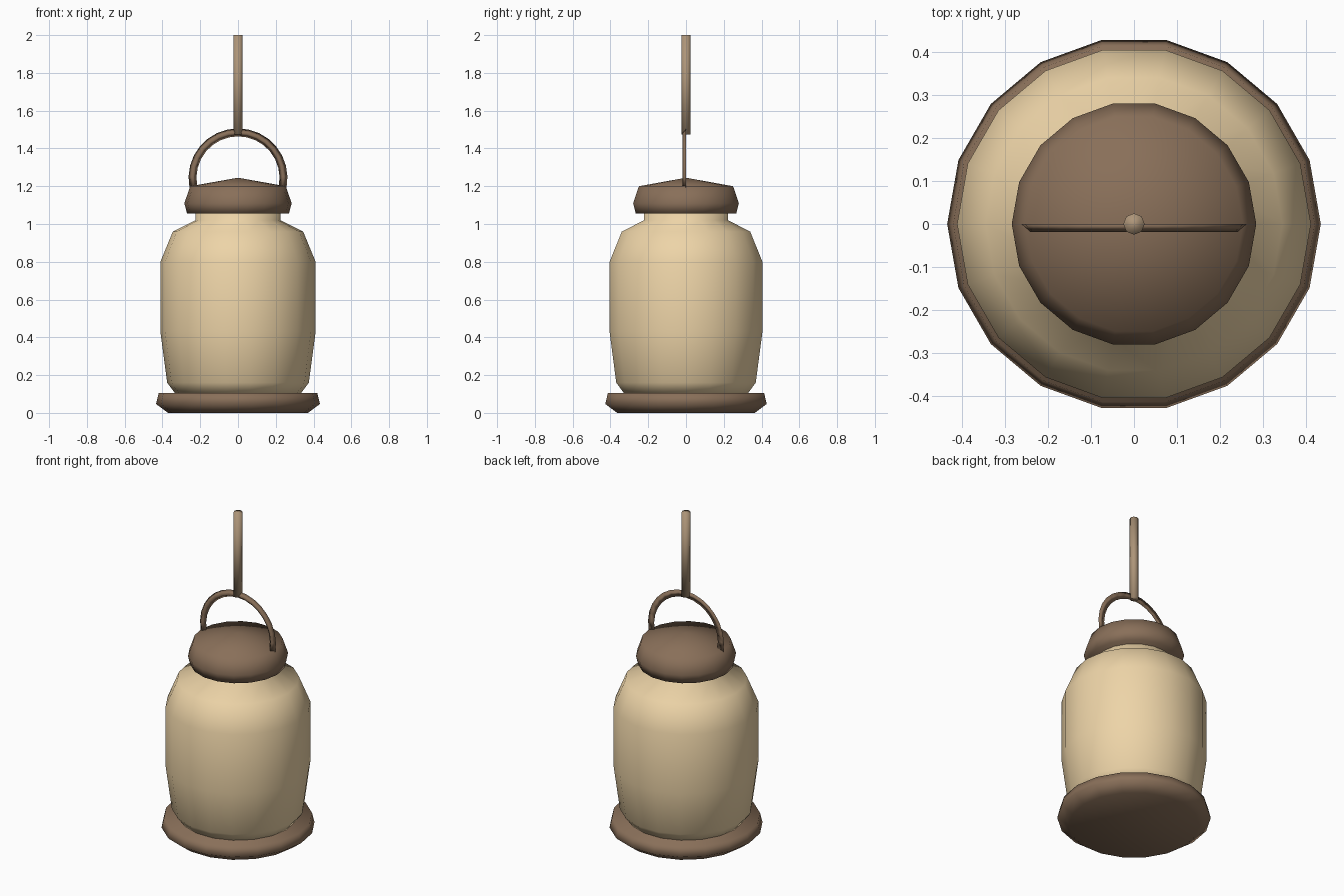
import bpy, bmesh, math

if "Cube" in bpy.data.objects:
    bpy.data.objects.remove(bpy.data.objects["Cube"])


def material(name, rgb):
    m = bpy.data.materials.new(name)
    m.diffuse_color = (*rgb, 1)
    m.use_nodes = True
    m.node_tree.nodes["Principled BSDF"].inputs["Base Color"].default_value = m.diffuse_color
    return m


BROWN = material("brown_metal", (0.25, 0.16, 0.10))
GLASS = material("warm_glass", (0.85, 0.66, 0.39))
ROPE = material("hanging_rod", (0.42, 0.30, 0.19))


def finish(name, bm, mat):
    bmesh.ops.recalc_face_normals(bm, faces=bm.faces[:])
    for f in bm.faces:
        f.smooth = True
    mesh = bpy.data.meshes.new(name)
    bm.to_mesh(mesh)
    bm.free()
    mesh.materials.append(mat)
    obj = bpy.data.objects.new(name, mesh)
    bpy.context.collection.objects.link(obj)
    return obj


def lathe(name, profile, sides, mat):
    """Revolve (radius, z) points round z; radius 0 makes a pole, open ends get caps."""
    bm = bmesh.new()
    rings = []
    for r, z in profile:
        if r == 0:
            rings.append([bm.verts.new((0, 0, z))] * sides)
        else:
            rings.append([bm.verts.new((r * math.cos(math.tau * i / sides),
                                        r * math.sin(math.tau * i / sides), z))
                          for i in range(sides)])
    for a, b in zip(rings, rings[1:]):
        for i in range(sides):
            j = (i + 1) % sides
            quad = list(dict.fromkeys((a[i], a[j], b[j], b[i])))
            bm.faces.new(quad)
    for ring, (r, z) in ((rings[0], profile[0]), (rings[-1], profile[-1])):
        if r:
            bm.faces.new(ring)
    return finish(name, bm, mat)


# Base plate, glass body and lid
lathe("base", [(0.37, 0), (0.434, 0.047), (0.42, 0.105)], 18, BROWN)
lathe("glass_body", [(0.33, 0.10), (0.375, 0.16), (0.411, 0.43), (0.411, 0.80),
                     (0.345, 0.96), (0.225, 1.02), (0.225, 1.06)], 18, GLASS)
lathe("lid", [(0.27, 1.055), (0.284, 1.11), (0.253, 1.20), (0, 1.245)], 18, BROWN)

# Rod the lantern hangs from
lathe("hanging_rod", [(0.025, 1.475), (0.025, 2.0)], 8, ROPE)

# Handle: triangular section swept along an arch
bm = bmesh.new()
section = [(0.262, 0.0), (0.24, -0.019), (0.22, 0.0)]
steps = 16
start, end = math.radians(-11), math.radians(191)
loops = []
for k in range(steps + 1):
    a = start + (end - start) * k / steps
    loops.append([bm.verts.new((r * math.cos(a), y, 1.244 + r * math.sin(a)))
                  for r, y in section])
for p, q in zip(loops, loops[1:]):
    for i in range(3):
        j = (i + 1) % 3
        bm.faces.new((p[i], p[j], q[j], q[i]))
bm.faces.new(loops[0])
bm.faces.new(loops[-1])
finish("handle", bm, BROWN)
